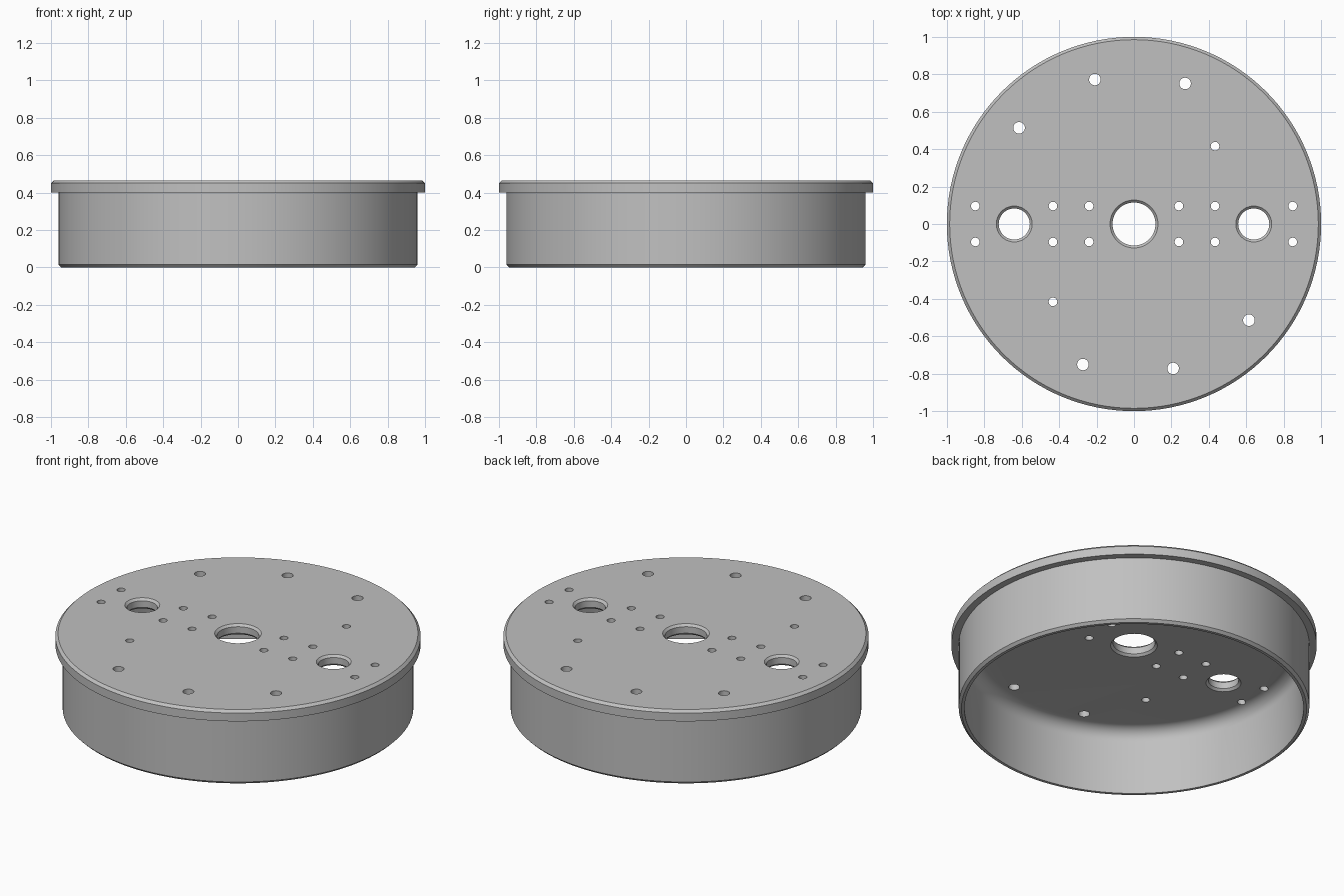
import bpy, bmesh, math

if "Cube" in bpy.data.objects:
    bpy.data.objects.remove(bpy.data.objects["Cube"], do_unlink=True)

TOP, CEILING = 0.465, 0.40

grey = bpy.data.materials.new("plain grey")
grey.use_nodes = True
colour = (0.53, 0.53, 0.53, 1)
grey.diffuse_color = colour
grey.node_tree.nodes["Principled BSDF"].inputs["Base Color"].default_value = colour


def add_turned(bm, profile, sides, cx=0, cy=0):
    """Turn an (radius, z) profile around a vertical axis and cap both ends."""
    rings = []
    for r, z in profile:
        angles = [2 * math.pi * i / sides for i in range(sides)]
        rings.append([bm.verts.new((cx + r * math.cos(a), cy + r * math.sin(a), z)) for a in angles])
    for low, high in zip(rings, rings[1:]):
        for i in range(sides):
            j = (i + 1) % sides
            bm.faces.new((low[i], low[j], high[j], high[i]))
    bm.faces.new(rings[0][::-1])
    bm.faces.new(rings[-1])


def make_object(name, bm):
    bmesh.ops.recalc_face_normals(bm, faces=bm.faces[:])
    mesh = bpy.data.meshes.new(name)
    bm.to_mesh(mesh)
    bm.free()
    mesh.materials.append(grey)
    obj = bpy.data.objects.new(name, mesh)
    bpy.context.collection.objects.link(obj)
    return obj


# Cap body: filleted hollow underside, skirt, overhanging flange, chamfered rims
INNER, SKIRT, FILLET, CHAMFER = 0.928, 0.96, 0.075, 0.015
profile = []
for i in range(9):
    a = math.pi / 2 * (1 - i / 8)
    profile.append((INNER - FILLET + FILLET * math.cos(a), CEILING - FILLET + FILLET * math.sin(a)))
profile += [(INNER, 0), (SKIRT - CHAMFER, 0), (SKIRT, CHAMFER), (SKIRT, CEILING),
            (1, CEILING), (1, TOP - CHAMFER), (1 - CHAMFER, TOP)]
bm = bmesh.new()
add_turned(bm, profile, 128)
cap = make_object("flanged_cap", bm)

# Hole cutters
bm = bmesh.new()


def big_hole(x, r, c=0.013, over=0.02):
    """Through hole chamfered at both faces of the plate."""
    add_turned(bm, [(r + c + over, CEILING - over), (r, CEILING + c),
                    (r, TOP - c), (r + c + over, TOP + over)], 48, x)


def small_hole(x, y, r):
    add_turned(bm, [(r, CEILING - 0.1), (r, TOP + 0.1)], 24, x, y)


big_hole(0, 0.115)
for s in (-1, 1):
    big_hole(s * 0.64, 0.083)
    # paired screw holes along the middle
    for x in (0.24, 0.433, 0.848):
        for y in (-0.096, 0.096):
            small_hole(s * x, y, 0.023)
    # holes repeated by a half turn
    small_hole(s * 0.433, s * 0.416, 0.023)
    for x, y in ((-0.209, 0.772), (0.273, 0.751), (-0.614, 0.514)):
        small_hole(s * x, s * y, 0.031)
cutter = make_object("hole_cutter", bm)
cutter.hide_render = True

# Cut the holes and keep the finished mesh
cut = cap.modifiers.new("holes", "BOOLEAN")
cut.object = cutter
cut.operation = "DIFFERENCE"
cut.solver = "EXACT"
bpy.ops.object.select_all(action="DESELECT")
cap.select_set(True)
bpy.context.view_layer.objects.active = cap
bpy.ops.object.modifier_apply(modifier=cut.name)
bpy.data.objects.remove(cutter, do_unlink=True)
bpy.ops.object.shade_smooth_by_angle(angle=math.radians(30))
